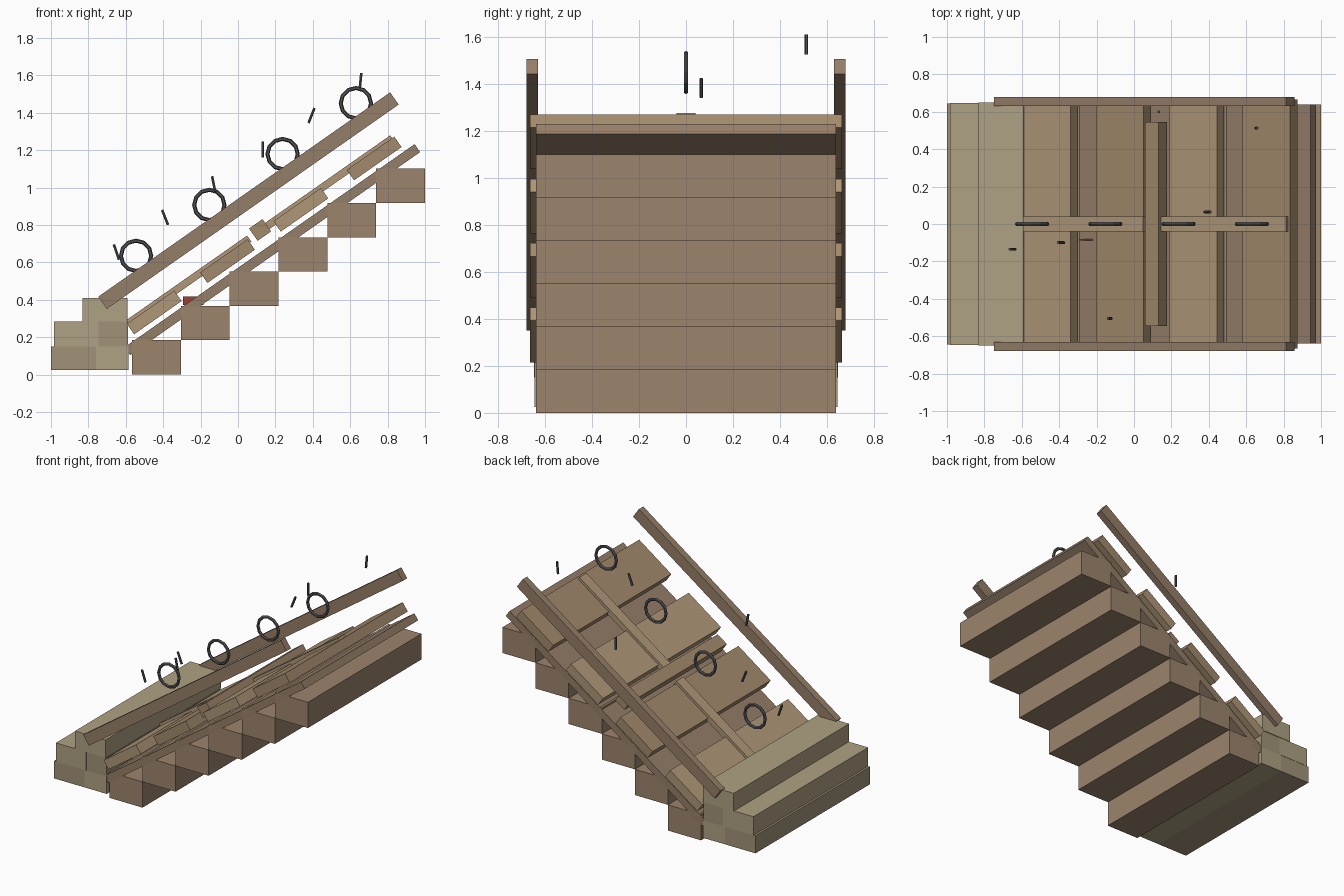
import bpy, math
from mathutils import Vector

if "Cube" in bpy.data.objects:
    bpy.data.objects.remove(bpy.data.objects["Cube"])

SLOPE = math.radians(35)
ALONG = Vector((math.cos(SLOPE), 0, math.sin(SLOPE)))
NORMAL = Vector((-math.sin(SLOPE), 0, math.cos(SLOPE)))


def material(name, r, g, b):
    m = bpy.data.materials.new(name)
    m.diffuse_color = (r, g, b, 1)
    m.use_nodes = True
    m.node_tree.nodes["Principled BSDF"].inputs["Base Color"].default_value = m.diffuse_color
    return m


STEP = material("step_wood", 0.33, 0.23, 0.15)
FRAME = material("frame_wood", 0.30, 0.21, 0.14)
LIGHT = material("light_board", 0.43, 0.31, 0.19)
DARK = material("dark_board", 0.36, 0.25, 0.15)
STONE = material("stone", 0.43, 0.36, 0.23)
STONE_DARK = material("dark_stone", 0.36, 0.29, 0.19)
IRON = material("iron", 0.09, 0.09, 0.09)
RED = material("red_scrap", 0.35, 0.05, 0.03)


def finish(name, mat):
    o = bpy.context.object
    o.name = name
    o.data.materials.append(mat)
    return o


def box(name, centre, size, mat, tilt=0.0):
    bpy.ops.mesh.primitive_cube_add(size=1, location=centre, rotation=(0, -tilt, 0))
    o = finish(name, mat)
    o.scale = size
    return o


def span(name, x0, x1, y, z0, z1, mat):
    return box(name, ((x0 + x1) / 2, 0, (z0 + z1) / 2), (x1 - x0, 2 * y, z1 - z0), mat)


# Staircase of separate blocks
for i in range(6):
    x, z = -0.567 + 0.2612 * i, 0.1835 * i
    span(f"step_{i + 1}", x, x + 0.2612, 0.64, z, z + 0.1835, STEP)

# Stone footing at the low end
span("stone_low_outer", -1.0, -0.76, 0.645, 0.025, 0.15, STONE_DARK)
span("stone_low_inner", -0.76, -0.585, 0.645, 0.025, 0.15, STONE)
span("stone_mid_outer", -0.985, -0.745, 0.647, 0.15, 0.283, STONE)
span("stone_mid_inner", -0.745, -0.588, 0.645, 0.15, 0.283, STONE_DARK)
span("stone_top", -0.832, -0.59, 0.65, 0.283, 0.41, STONE)

# Sloped backing sheet
box("backing_sheet", (0.184, 0, 0.668), (1.893, 1.28, 0.052), FRAME, SLOPE)

# Wide cross boards of the doors
first = Vector((-0.448, 0, 0.332))
for i in range(4):
    box(f"door_board_{i + 1}", first + ALONG * 0.4785 * i, (0.31, 1.33, 0.068),
        DARK if i % 2 else LIGHT, SLOPE)

# Central battens, one per door leaf
for name, x0, x1 in (("lower_batten", -0.59, 0.06), ("upper_batten", 0.14, 0.825)):
    length = (x1 - x0) / math.cos(SLOPE)
    base = first + NORMAL * 0.032
    mid = base + ALONG * (((x0 + x1) / 2 - base.x) / ALONG.x)
    box(name, mid, (length, 0.08, 0.04), LIGHT, SLOPE)

# Bar across the middle
box("cross_bar", (0.118, 0, 0.773), (0.088, 1.09, 0.08), DARK, SLOPE)

# Side rails
for side, y in (("front", -0.655), ("back", 0.655)):
    box(f"{side}_rail", (0.056, y, 0.93), (1.905, 0.05, 0.08), FRAME, SLOPE)

# Ring handles
for i in range(4):
    bpy.ops.mesh.primitive_torus_add(
        major_segments=12, minor_segments=6, major_radius=0.081, minor_radius=0.011,
        location=(-0.545 + 0.3917 * i, 0, 0.635 + 0.272 * i), rotation=(math.pi / 2, 0, 0))
    finish(f"ring_handle_{i + 1}", IRON)

# Loose nails
nails = [(-0.65, -0.135, 0.655, -0.33), (-0.39, -0.10, 0.84, -0.38),
         (-0.13, -0.505, 1.018, -0.2), (0.133, 0.60, 1.203, 0.0),
         (0.393, 0.065, 1.385, 0.38), (0.655, 0.513, 1.57, 0.1)]
for i, (x, y, z, lean) in enumerate(nails):
    bpy.ops.mesh.primitive_cylinder_add(vertices=6, radius=0.008, depth=0.086,
                                        location=(x, y, z), rotation=(0, lean, 0))
    finish(f"nail_{i + 1}", IRON)

# Small red scrap poking through the sheet
box("red_scrap", (-0.24, -0.085, 0.395), (0.11, 0.008, 0.045), RED)
